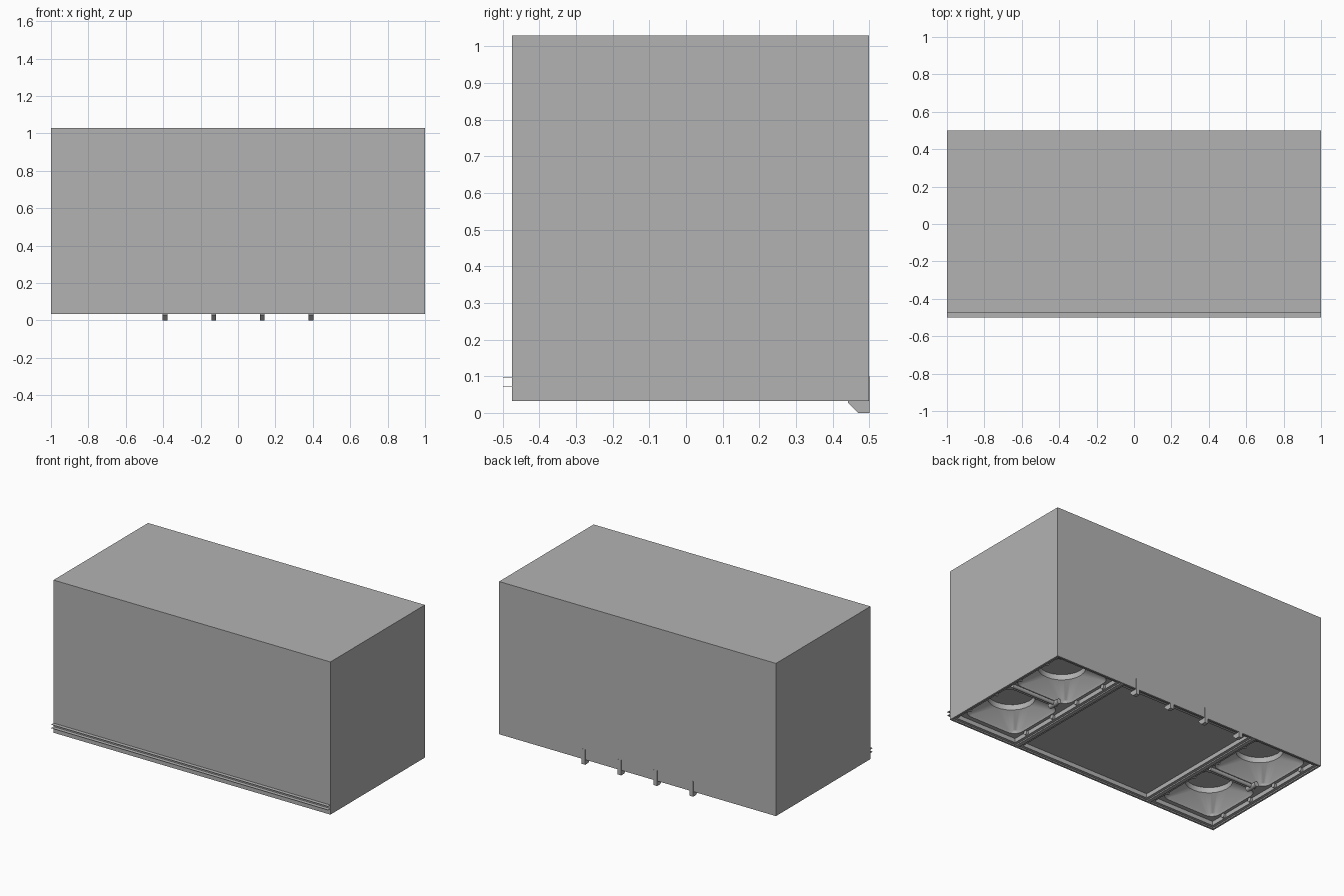
import bpy, bmesh
from math import cos, sin, pi, radians
from mathutils import Matrix

old = bpy.data.objects.get("Cube")
if old:
    bpy.data.objects.remove(old)

grey = bpy.data.materials.new("plain grey")
grey.use_nodes = True
grey.diffuse_color = (0.45, 0.45, 0.45, 1)
grey.node_tree.nodes["Principled BSDF"].inputs["Base Color"].default_value = (0.45, 0.45, 0.45, 1)

BOTTOM, TOP = 0.033, 1.03
FRONT, BACK = -0.475, 0.5
MID_Y, HALF_Y = (FRONT + BACK) / 2, (BACK - FRONT) / 2


def finish(name, bm, smooth=False):
    mesh = bpy.data.meshes.new(name)
    bm.to_mesh(mesh)
    bm.free()
    obj = bpy.data.objects.new(name, mesh)
    bpy.context.collection.objects.link(obj)
    mesh.materials.append(grey)
    if smooth:
        bpy.ops.object.select_all(action='DESELECT')
        obj.select_set(True)
        bpy.context.view_layer.objects.active = obj
        bpy.ops.object.shade_smooth_by_angle(angle=radians(30))
    return obj


def ring(cx, cy, hw, hh, r, z, steps=6):
    """Clockwise rounded rectangle, with equal point counts for any radius."""
    pts = []
    for k, (sx, sy) in enumerate([(1, 1), (-1, 1), (-1, -1), (1, -1)]):
        for i in range(steps + 1):
            a = (k + i / steps) * pi / 2
            pts.append((cx + sx * (hw - r) + r * cos(a), cy + sy * (hh - r) + r * sin(a), z))
    return pts[::-1]


def loft(name, rings, cap=True, smooth=False):
    bm = bmesh.new()
    loops = [[bm.verts.new(p) for p in pts] for pts in rings]
    n = len(loops[0])
    for a, b in zip(loops, loops[1:]):
        for i in range(n):
            j = (i + 1) % n
            bm.faces.new((a[i], a[j], b[j], b[i]))
    if cap:
        bm.faces.new(loops[-1])
    bmesh.ops.remove_doubles(bm, verts=bm.verts, dist=0.00005)
    return finish(name, bm, smooth)


def box(name, lo, hi):
    bm = bmesh.new()
    size = [h - l for l, h in zip(lo, hi)]
    mid = [(l + h) / 2 for l, h in zip(lo, hi)]
    bmesh.ops.create_cube(bm, size=1, matrix=Matrix.Translation(mid) @ Matrix.Diagonal((*size, 1)))
    return finish(name, bm)


def rod(name, centre, radius, length, axis):
    bm = bmesh.new()
    bmesh.ops.create_cone(bm, cap_ends=True, segments=16, radius1=radius, radius2=radius, depth=length,
                          matrix=Matrix.Translation(centre) @ Matrix.Rotation(pi / 2, 4, axis))
    return finish(name, bm, True)


# Outer casing, open underneath
bm = bmesh.new()
bmesh.ops.create_cube(bm, size=1, matrix=Matrix.Translation((0, MID_Y, (BOTTOM + TOP) / 2))
                      @ Matrix.Diagonal((2, 2 * HALF_Y, TOP - BOTTOM, 1)))
bm.faces.ensure_lookup_table()
bmesh.ops.delete(bm, geom=[f for f in bm.faces if f.normal.z < -0.5], context='FACES_ONLY')
finish("casing", bm)


def rim(cx, hw, depth):
    """Stepped frame leading up to a recess."""
    levels = [(0, 0), (0.012, 0), (0.012, 0.008), (0.03, 0.008), (0.03, depth)]
    return [ring(cx, MID_Y, hw - i, HALF_Y - i, 0, BOTTOM + z) for i, z in levels]


# Central recessed panel with a fold line strip along the back
loft("centre_panel", rim(0, 0.5, 0.035))
box("centre_panel_strip", (-0.47, BACK - 0.075, BOTTOM + 0.03), (0.47, BACK - 0.03, BOTTOM + 0.036))

# Side panels, each with two square-to-round ducts
CEIL = BOTTOM + 0.035
for side, label in ((1, "left"), (-1, "right")):
    cx = side * 0.75
    loft(label + "_panel_frame", rim(cx, 0.25, 0.035), cap=False)
    hw, hh = 0.22, (HALF_Y - 0.03) / 2
    for sy, place in ((1, "back"), (-1, "front")):
        cy = MID_Y + sy * hh
        loft(f"{label}_{place}_duct", [
            ring(cx, cy, hw, hh, 0, CEIL),
            ring(cx, cy, 0.2, 0.2, 0.06, CEIL),
            ring(cx, cy, 0.195, 0.195, 0.06, CEIL + 0.015),
            ring(cx, cy, 0.14, 0.14, 0.14, CEIL + 0.09),
            ring(cx, cy, 0.14, 0.14, 0.14, CEIL + 0.125)], smooth=True)
        # Round knobs on the recess walls
        for wall in (-1, 1):
            for dy in (-0.12, 0.12):
                rod(f"{label}_{place}_knob", (cx + wall * 0.215, cy + dy, BOTTOM + 0.022), 0.014, 0.02, 'Y')
    # Bar and cross handle between the ducts
    rod(label + "_bar", (cx + 0.03, MID_Y + 0.02, CEIL - 0.012), 0.012, 0.34, 'Y')
    rod(label + "_bar_handle", (cx - 0.12, MID_Y + 0.02, CEIL - 0.014), 0.016, 0.08, 'X')

# Wedge hooks with thin plates up the back
for x in (-0.39, -0.13, 0.13, 0.39):
    bm = bmesh.new()
    face = bm.faces.new([bm.verts.new((x - 0.0125, y, z)) for y, z in
                         ((0.442, BOTTOM), (0.442, 0.028), (0.47, 0), (BACK, 0), (BACK, BOTTOM))])
    side = bmesh.ops.extrude_face_region(bm, geom=[face])["geom"]
    bmesh.ops.translate(bm, vec=(0.025, 0, 0),
                        verts=[v for v in side if isinstance(v, bmesh.types.BMVert)])
    bmesh.ops.recalc_face_normals(bm, faces=bm.faces)
    finish("hook", bm)
    box("hook_plate", (x - 0.0125, BACK - 0.002, 0), (x + 0.0125, BACK + 0.001, 0.1))

# Thin fins along the front
for z in (0.072, 0.095):
    box("front_fin", (-1, -0.5, z), (1, FRONT, z + 0.001))
